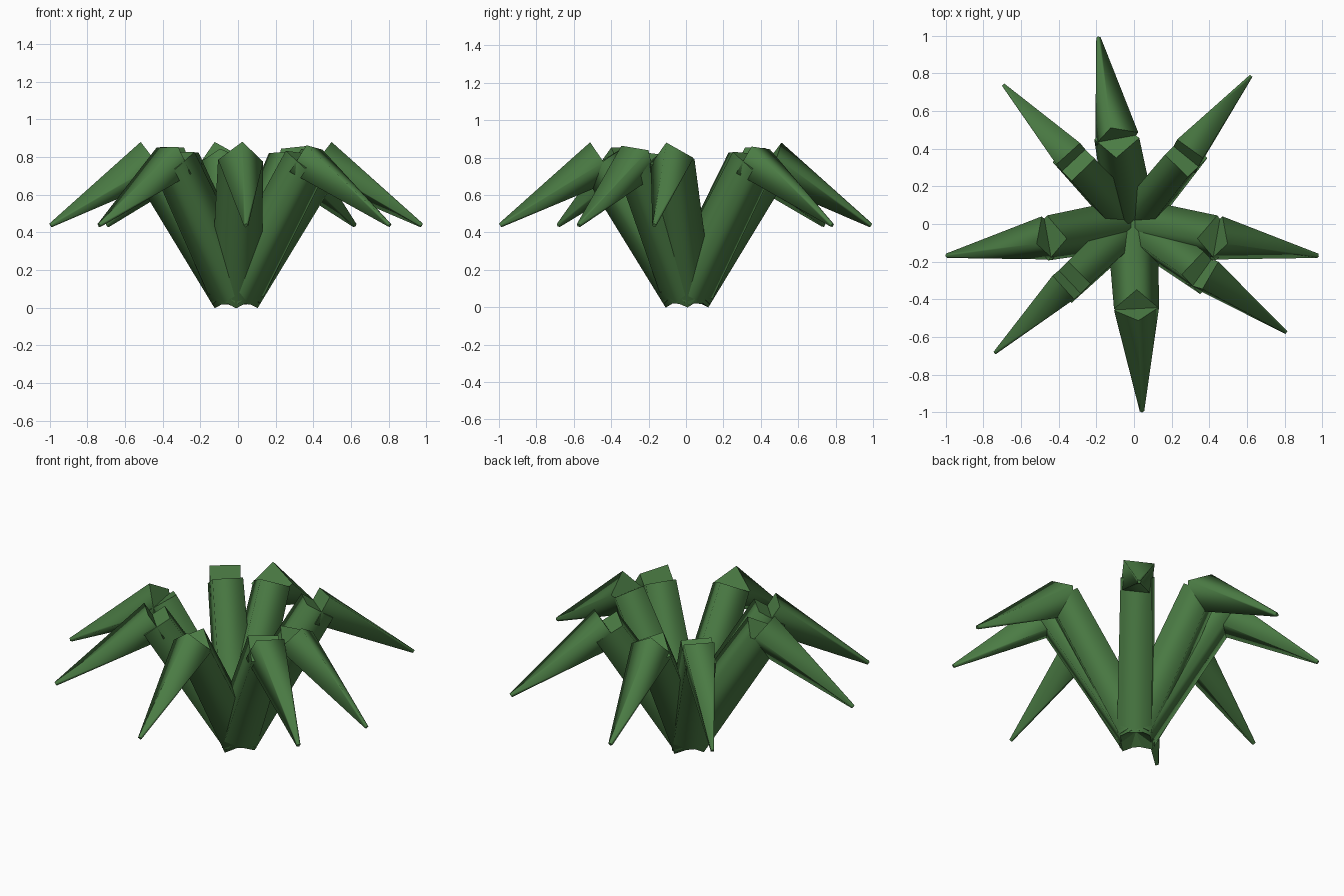
import bpy, bmesh, math
from mathutils import Vector, Matrix

if "Cube" in bpy.data.objects:
    bpy.data.objects.remove(bpy.data.objects["Cube"])

green = bpy.data.materials.new("leaf_green")
green.diffuse_color = (0.07, 0.20, 0.058, 1)
green.use_nodes = True
green.node_tree.nodes["Principled BSDF"].inputs["Base Color"].default_value = green.diffuse_color

CENTRE = Vector((-0.01, 0.005, 0))


def segment(name, a, b, r1, r2, azimuth):
    """Four-sided tapered tube from a to b, smooth sides and flat caps.
    The section keeps world-aligned corners, tilted towards the azimuth."""
    d = b - a
    tilt = math.acos(d.normalized().z)
    rot = (Matrix.Rotation(azimuth, 4, 'Z') @ Matrix.Rotation(tilt, 4, 'Y')
           @ Matrix.Rotation(-azimuth, 4, 'Z'))
    bm = bmesh.new()
    rings = []
    for r, z in ((r1, 0), (r2, d.length)):
        rings.append([bm.verts.new(a + rot @ Vector((r * math.cos(k * math.pi / 2),
                                                     r * math.sin(k * math.pi / 2), z)))
                      for k in range(4)])
    lo, hi = rings
    for k in range(4):
        n = (k + 1) % 4
        bm.faces.new((lo[k], lo[n], hi[n], hi[k])).smooth = True
    bm.faces.new(lo[::-1])
    bm.faces.new(hi)
    me = bpy.data.meshes.new(name)
    bm.to_mesh(me)
    bm.free()
    me.materials.append(green)
    ob = bpy.data.objects.new(name, me)
    bpy.context.collection.objects.link(ob)


# eight bent leaves, slightly uneven around the centre
for i, deg in enumerate((-10, 51, 100.3, 133, 190, 223.4, 273, 324.6)):
    az = math.radians(deg)
    out = Vector((math.cos(az), math.sin(az), 0))

    def point(r, z):
        return CENTRE + out * r + Vector((0, 0, z))

    segment(f"leaf_stalk_{i + 1}", point(0, 0.07), point(0.455, 0.78), 0.135, 0.12, az)
    segment(f"leaf_tip_{i + 1}", point(0.455, 0.78), point(1.0, 0.437), 0.12, 0.012, az)
